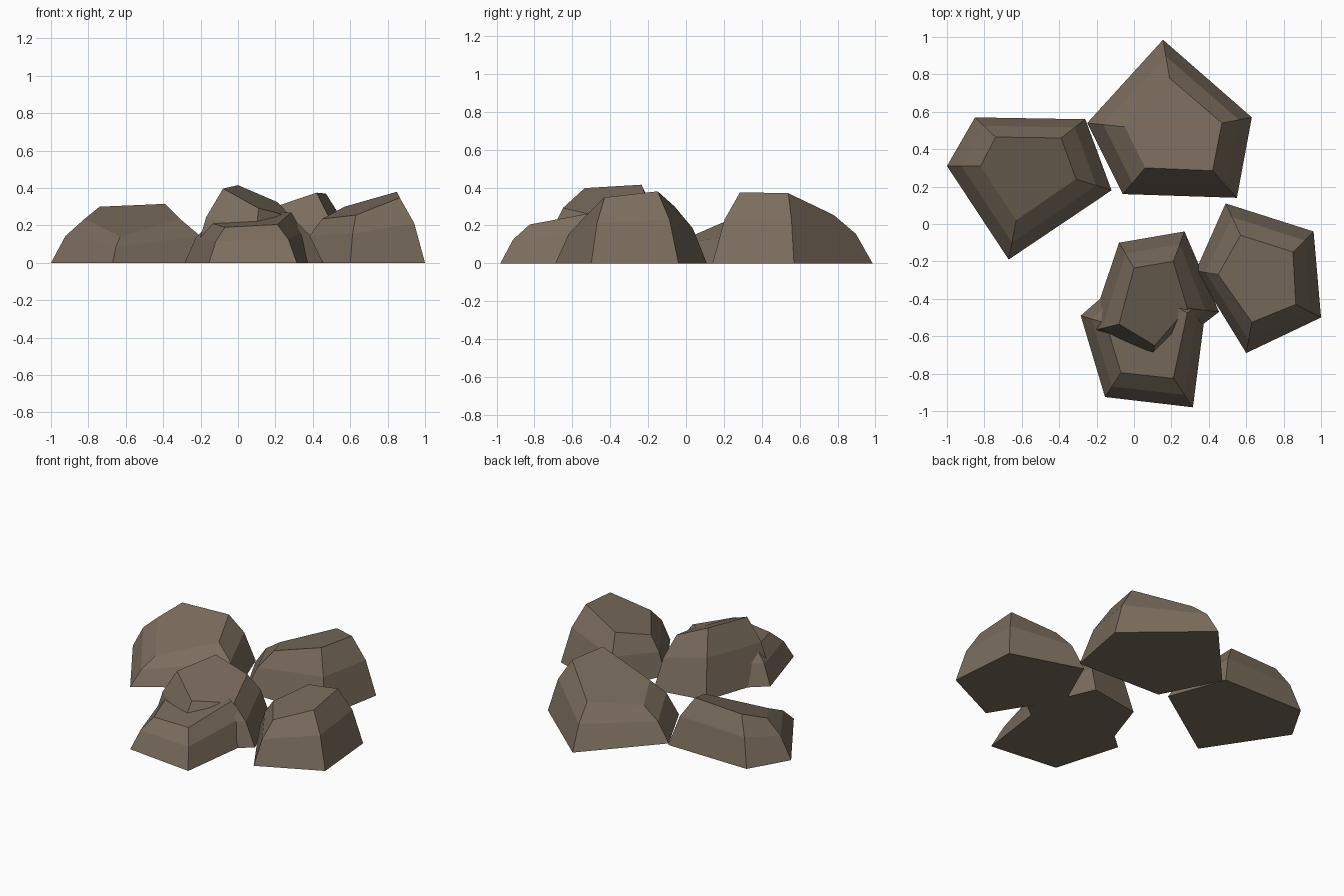
import bpy
import bmesh
from mathutils import Vector

# Remove the default cube
default_cube = bpy.data.objects.get("Cube")
if default_cube:
    bpy.data.objects.remove(default_cube, do_unlink=True)

# One stone colour for every boulder
STONE_COLOUR = (0.195, 0.152, 0.110, 1.0)
stone = bpy.data.materials.new("brown stone")
stone.use_nodes = True
stone.diffuse_color = STONE_COLOUR
shader = next(n for n in stone.node_tree.nodes if n.type == "BSDF_PRINCIPLED")
shader.inputs["Base Color"].default_value = STONE_COLOUR
shader.inputs["Roughness"].default_value = 0.9

# Where the shoulder ring sits between the footprint and the crown
SHOULDER_INSET = 0.43
SHOULDER_HEIGHT = 0.61


def shoulder_point(foot, crown):
    """Point on the bulging shoulder between a foot corner and a crown corner."""
    point = foot.lerp(crown, SHOULDER_INSET)
    point.z = crown.z * SHOULDER_HEIGHT
    return point


def make_boulder(name, footprint, crown):
    """Faceted boulder: flat base, sloping shoulder and tilted crown."""
    feet = [Vector((x, y, 0)) for x, y in footprint]
    tops = [Vector(corner) for corner in crown]
    shoulders = [shoulder_point(f, t) for f, t in zip(feet, tops)]

    bm = bmesh.new()
    rings = [[bm.verts.new(p) for p in ring] for ring in (feet, shoulders, tops)]
    bm.faces.new(rings[0])
    bm.faces.new(rings[-1])
    for lower, upper in zip(rings, rings[1:]):
        for i in range(len(lower)):
            j = (i + 1) % len(lower)
            bm.faces.new((lower[i], lower[j], upper[j], upper[i]))
    bmesh.ops.recalc_face_normals(bm, faces=bm.faces)

    mesh = bpy.data.meshes.new(name)
    bm.to_mesh(mesh)
    bm.free()
    mesh.materials.append(stone)
    boulder = bpy.data.objects.new(name, mesh)
    bpy.context.collection.objects.link(boulder)
    return boulder


# Boulder on the model's right side, sloping to the front
make_boulder(
    "right_boulder",
    [(-1, .31), (-.85, .57), (-.26, .56), (-.12, .18), (-.67, -.19)],
    [(-.82, .31, .235), (-.74, .465, .3), (-.39, .46, .315),
     (-.31, .24, .235), (-.63, .02, .14)])

# Largest boulder, at the back
make_boulder(
    "back_boulder",
    [(-.25, .54), (.155, .985), (.63, .57), (.55, .14), (-.06, .16)],
    [(-.05, .52, .197), (.19, .78, .255), (.47, .54, .37),
     (.42, .285, .375), (.06, .3, .253)])

# Boulder on the model's left side
make_boulder(
    "left_boulder",
    [(.49, .11), (.96, -.04), (1, -.5), (.6, -.69), (.33, -.25)],
    [(.57, -.06, .3), (.85, -.15, .38), (.865, -.43, .348),
     (.63, -.525, .255), (.45, -.27, .235)])

# Low boulder at the front
make_boulder(
    "front_boulder",
    [(-.285, -.49), (-.155, -.925), (.315, -.98), (.39, -.4), (.06, -.19)],
    [(-.15, -.53, .215), (-.07, -.795, .19), (.21, -.825, .205),
     (.285, -.475, .27), (.06, -.35, .26)])

# Tallest boulder, leaning over the front one
make_boulder(
    "middle_boulder",
    [(-.08, -.1), (.27, -.04), (.455, -.47), (.09, -.75), (-.24, -.575)],
    [(0, -.235, .415), (.21, -.2, .325), (.285, -.45, .247),
     (.11, -.65, .292), (-.08, -.535, .397)])
